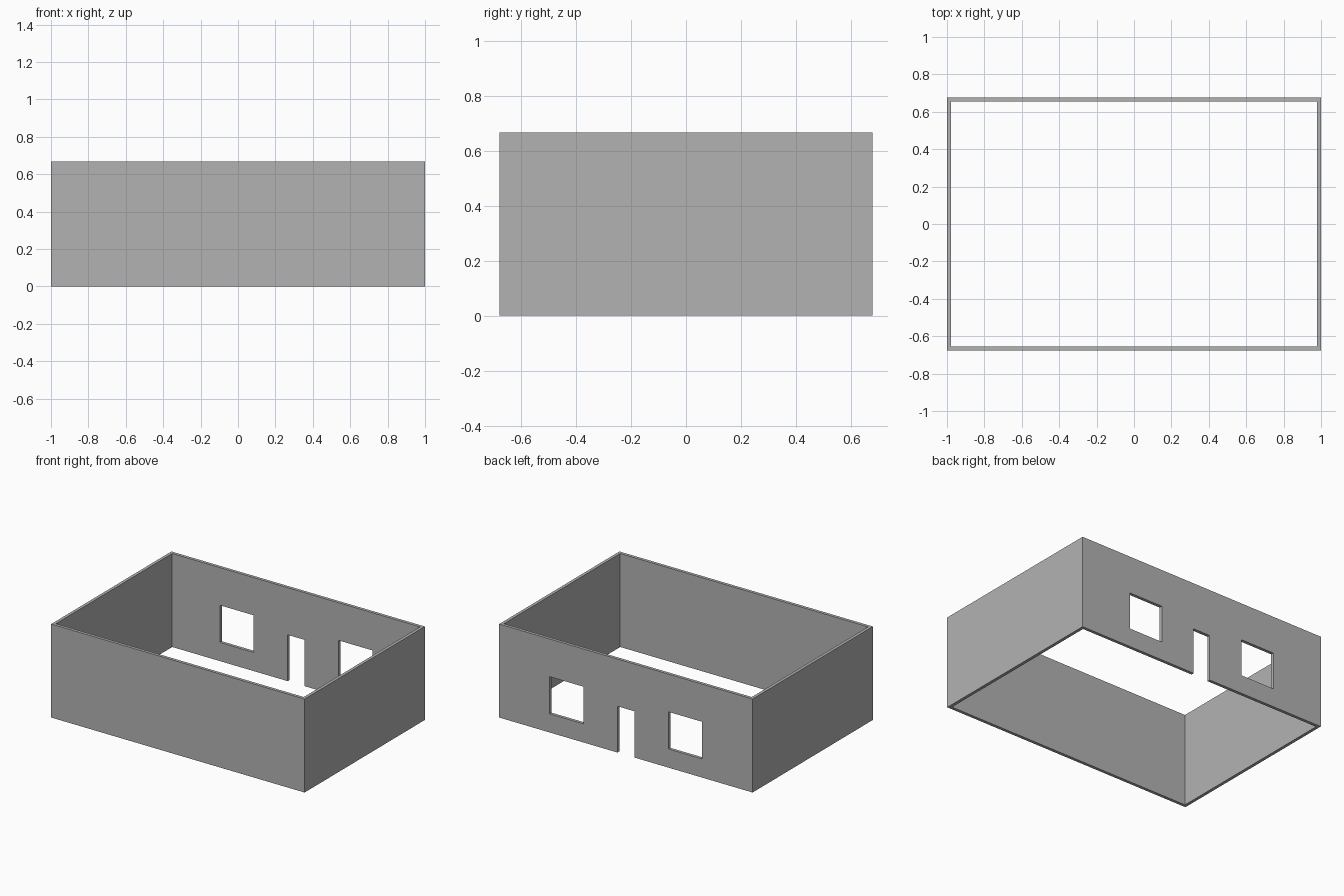
import bpy

# Remove the default cube
default = bpy.data.objects.get("Cube")
if default:
    bpy.data.objects.remove(default, do_unlink=True)

LENGTH, DEPTH, HEIGHT, WALL = 2.0, 1.355, 0.667, 0.022
BACK = DEPTH / 2


def material(name, rgb):
    mat = bpy.data.materials.new(name)
    mat.use_nodes = True
    colour = (*rgb, 1)
    mat.diffuse_color = colour
    mat.node_tree.nodes["Principled BSDF"].inputs["Base Color"].default_value = colour
    return mat


def box(name, x, y, z):
    """Box spanning the (low, high) ranges on each axis."""
    bpy.ops.mesh.primitive_cube_add(size=1)
    obj = bpy.context.object
    obj.name = obj.data.name = name
    for v in obj.data.vertices:
        v.co = [r[0] if c < 0 else r[1] for r, c in zip((x, y, z), v.co)]
    return obj


def cut(target, cutter):
    mod = target.modifiers.new(cutter.name, "BOOLEAN")
    mod.operation = "DIFFERENCE"
    mod.solver = "EXACT"
    mod.object = cutter
    bpy.context.view_layer.objects.active = target
    bpy.ops.object.modifier_apply(modifier=mod.name)
    bpy.data.objects.remove(cutter, do_unlink=True)


# Four walls, open at the top and bottom
half = LENGTH / 2
walls = box("room_walls", (-half, half), (-BACK, BACK), (0, HEIGHT))
cut(walls, box("room_space", (WALL - half, half - WALL),
               (WALL - BACK, BACK - WALL), (-1, 1)))

# Door and two windows through the back wall
through = (BACK - 0.1, BACK + 0.1)
cut(walls, box("door_opening", (-0.067, 0.067), through, (-0.1, 0.33)))
for side, x in (("left", (0.335, 0.602)), ("right", (-0.602, -0.335))):
    cut(walls, box(side + "_window_opening", x, through, (0.133, 0.398)))

# Plain grey finish
walls.data.materials.clear()
walls.data.materials.append(material("wall_grey", (0.45, 0.45, 0.45)))
